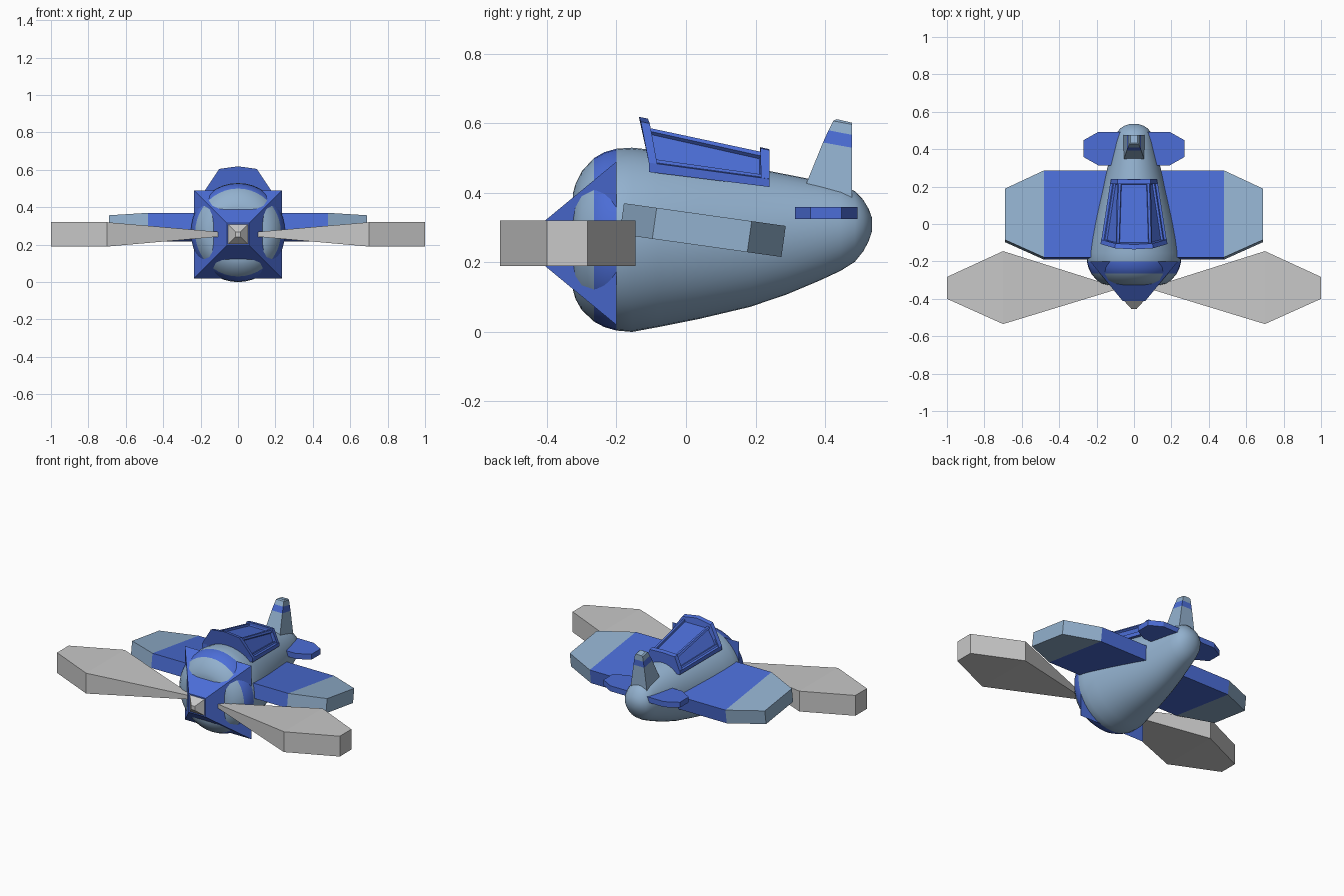
import bpy, bmesh, math
from mathutils import Vector

cube = bpy.data.objects.get("Cube")
if cube:
    bpy.data.objects.remove(cube, do_unlink=True)


def material(name, rgb):
    m = bpy.data.materials.new(name)
    m.use_nodes = True
    m.diffuse_color = (*rgb, 1)
    m.node_tree.nodes["Principled BSDF"].inputs["Base Color"].default_value = (*rgb, 1)
    return m


PALE = material("pale_blue", (0.29, 0.44, 0.62))
BLUE = material("royal_blue", (0.072, 0.155, 0.68))
GREY = material("light_grey", (0.58, 0.58, 0.58))


def finish(name, bm, mats, rule=None, smooth=False):
    """Turn a bmesh into an object; rule picks a material from the face centre."""
    bmesh.ops.recalc_face_normals(bm, faces=bm.faces)
    for f in bm.faces:
        f.smooth = smooth
        if rule:
            f.material_index = rule(f.calc_center_median())
    me = bpy.data.meshes.new(name)
    bm.to_mesh(me)
    bm.free()
    for m in mats:
        me.materials.append(m)
    if smooth:
        me.set_sharp_from_angle(angle=math.radians(40))
    ob = bpy.data.objects.new(name, me)
    bpy.context.collection.objects.link(ob)
    return ob


def loft(sections):
    """Bridge closed sections of equal length and cap both ends."""
    bm = bmesh.new()
    rings = [[bm.verts.new(p) for p in s] for s in sections]
    n = len(rings[0])
    for a, b in zip(rings, rings[1:]):
        for i in range(n):
            j = (i + 1) % n
            bm.faces.new((a[i], a[j], b[j], b[i]))
    bm.faces.new(rings[0])
    bm.faces.new(rings[-1])
    return bm


def rect_x(x, y0, y1, z0, z1):
    return [(x, y0, z0), (x, y1, z0), (x, y1, z1), (x, y0, z1)]


def square_y(y, h, zc=0.255):
    return [(-h, y, zc - h), (h, y, zc - h), (h, y, zc + h), (-h, y, zc + h)]


# Fuselage: y, bottom z, top z, half width
stations = [
    (-0.325, 0.120, 0.400, 0.145), (-0.318, 0.095, 0.425, 0.172),
    (-0.300, 0.063, 0.462, 0.200), (-0.265, 0.030, 0.500, 0.229),
    (-0.235, 0.014, 0.517, 0.243), (-0.200, 0.004, 0.527, 0.252),
    (-0.155, 0.000, 0.530, 0.251), (-0.080, 0.014, 0.522, 0.236),
    (0.040, 0.038, 0.502, 0.208), (0.184, 0.072, 0.474, 0.171),
    (0.290, 0.108, 0.453, 0.145), (0.385, 0.148, 0.434, 0.120),
    (0.445, 0.176, 0.421, 0.105), (0.486, 0.202, 0.405, 0.092),
    (0.510, 0.232, 0.380, 0.075), (0.526, 0.262, 0.353, 0.050),
    (0.535, 0.290, 0.328, 0.021),
]
SEG = 40
rings = []
for y, lo, hi, w in stations:
    zc, rz = (lo + hi) / 2, (hi - lo) / 2
    rings.append([(w * math.cos(t), y, zc + rz * math.sin(t))
                  for t in (2 * math.pi * i / SEG for i in range(SEG))])
finish("fuselage", loft(rings), [PALE, BLUE],
       lambda c: int(-0.265 < c.y < -0.2), smooth=True)

# Square nose cone and spinner
finish("nose_cone", loft([square_y(-0.2, 0.235), square_y(-0.412, 0.06)]), [BLUE])
finish("spinner", loft([square_y(-0.41, 0.054), square_y(-0.455, 0.013)]), [GREY])

# Paired flat parts
PITCH = math.radians(-8)
for side, s in (("left", 1), ("right", -1)):
    # Propeller blade
    finish(side + "_propeller_blade", loft([
        rect_x(s * 0.10, -0.352, -0.335, 0.243, 0.268),
        rect_x(s * 0.70, -0.535, -0.145, 0.19, 0.32),
        rect_x(s * 1.00, -0.400, -0.283, 0.19, 0.32)]), [GREY])

    # Wing, pitched nose up, with a pale tip
    wing = loft([rect_x(s * 0.05, -0.235, 0.235, -0.045, 0.045),
                 rect_x(s * 0.48, -0.235, 0.235, -0.045, 0.045),
                 rect_x(s * 0.69, -0.140, 0.136, -0.045, 0.045)])
    for v in wing.verts:
        y, z = v.co.y, v.co.z
        v.co.y = 0.048 + y * math.cos(PITCH) - z * math.sin(PITCH)
        v.co.z = 0.293 + y * math.sin(PITCH) + z * math.cos(PITCH)
    finish(side + "_wing", wing, [BLUE, PALE], lambda c: int(abs(c.x) > 0.481))

    # Tailplane
    finish(side + "_tailplane", loft([
        rect_x(s * 0.02, 0.313, 0.493, 0.325, 0.36),
        rect_x(s * 0.19, 0.313, 0.493, 0.325, 0.36),
        rect_x(s * 0.27, 0.358, 0.448, 0.325, 0.36)]), [BLUE])


# Tail fin: front y, front z, back z, half width
fin = [(0.335, 0.400, 0.38, 0.058), (0.394, 0.545, 0.530, 0.038),
       (0.410, 0.580, 0.567, 0.032), (0.424, 0.607, 0.597, 0.027),
       (0.434, 0.612, 0.602, 0.020)]
finish("tail_fin", loft([[(-w, y, zf), (w, y, zf), (w, 0.477, zb), (-w, 0.477, zb)]
                         for y, zf, zb, w in fin]),
       [PALE, BLUE], lambda c: int(0.54 < c.z < 0.575))


# Canopy: arch sections blended from the front (t = 0) to the back (t = 1)
def arch(t, grow=0.0, ridge=0.0):
    def mix(a, b):
        return a + (b - a) * t
    lo, mid, hi = mix(0.460, 0.417), mix(0.487, 0.440), mix(0.592, 0.513) + grow
    wide, narrow = mix(0.166, 0.112) + grow, mix(0.093, 0.082) + grow * 0.6
    y_lo, y_hi = mix(-0.107, 0.24), mix(-0.130, 0.24)
    half = [(wide, y_lo, lo), (wide, y_lo, mid), (narrow, y_hi, hi)]
    top = [(0, y_hi - ridge * 0.4, hi + ridge)] if ridge else []
    return half + top + [(-x, y, z) for x, y, z in reversed(half)]


canopy = loft([arch(0.03), arch(0.97)])
# Recessed panes on the two slanted sides and the top
canopy.normal_update()
bmesh.ops.recalc_face_normals(canopy, faces=canopy.faces)
panes = [f for f in canopy.faces
         if len(f.verts) == 4 and f.calc_center_median().z > 0.48]
bmesh.ops.inset_individual(canopy, faces=panes, thickness=0.018, depth=0)
bmesh.ops.inset_individual(canopy, faces=panes, thickness=0.004, depth=-0.012)
finish("canopy", canopy, [BLUE])

# Raised hoops at both ends of the canopy
finish("canopy_front_hoop", loft([arch(0.0, 0.013, 0.014), arch(0.07, 0.013, 0.014)]), [BLUE])
finish("canopy_rear_hoop", loft([arch(0.93, 0.010, 0.003), arch(1.0, 0.010, 0.003)]), [BLUE])

# Raised sills along the canopy's lower edges
for side, s in (("left", 1), ("right", -1)):
    ends = []
    for t in (0.0, 1.0):
        (x, y, lo), (_, _, mid) = arch(t)[:2]
        ends.append([(s * (x - 0.02), y, lo), (s * (x + 0.012), y, lo),
                     (s * (x + 0.012), y, mid), (s * (x - 0.02), y, mid + 0.006)])
    finish(side + "_canopy_sill", loft(ends), [BLUE])
